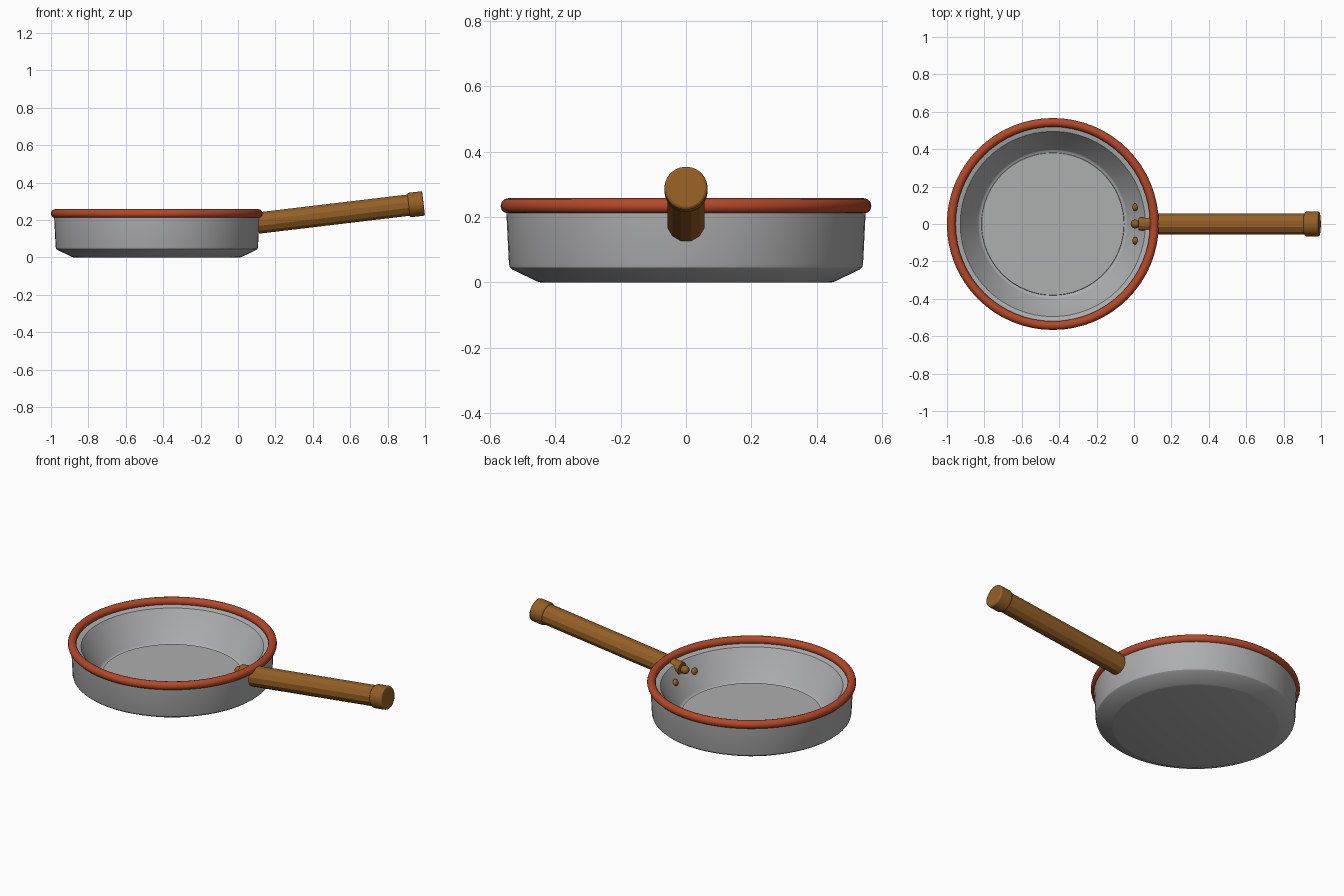
import bpy, bmesh, math
from mathutils import Vector, Matrix

cube = bpy.data.objects.get("Cube")
if cube:
    bpy.data.objects.remove(cube)

PAN_X = -0.434


def material(name, rgb):
    m = bpy.data.materials.new(name)
    m.use_nodes = True
    m.diffuse_color = (*rgb, 1)
    m.node_tree.nodes["Principled BSDF"].inputs["Base Color"].default_value = (*rgb, 1)
    return m


STEEL = material("grey metal", (0.42, 0.425, 0.43))
RED = material("red rim", (0.46, 0.065, 0.022))
WOOD = material("brown wood", (0.30, 0.115, 0.018))


def finish(obj, name, mat, angle=30):
    """Name, colour and shade an object."""
    obj.name = obj.data.name = name
    obj.data.materials.append(mat)
    bpy.ops.object.select_all(action='DESELECT')
    obj.select_set(True)
    bpy.context.view_layer.objects.active = obj
    if angle:
        bpy.ops.object.shade_smooth_by_angle(angle=math.radians(angle))
    return obj


def lathe(name, profile, mat, steps=64):
    """Spin an (r, z) profile around the pan axis."""
    bm = bmesh.new()
    verts = [bm.verts.new((r, 0, z)) for r, z in profile]
    edges = [bm.edges.new(pair) for pair in zip(verts, verts[1:])]
    bmesh.ops.spin(bm, geom=verts + edges, axis=(0, 0, 1), cent=(0, 0, 0),
                   angle=math.tau, steps=steps, use_duplicate=False)
    bmesh.ops.remove_doubles(bm, verts=bm.verts, dist=0.0001)
    bmesh.ops.recalc_face_normals(bm, faces=bm.faces)
    mesh = bpy.data.meshes.new(name)
    bm.to_mesh(mesh)
    bm.free()
    obj = bpy.data.objects.new(name, mesh)
    bpy.context.collection.objects.link(obj)
    obj.location.x = PAN_X
    return finish(obj, name, mat)


def rod(name, start, end, radius, sides, mat, bevel=0, angle=None):
    """Cylinder between two points with a flat facet underneath."""
    a, b = Vector(start), Vector(end)
    bpy.ops.mesh.primitive_cylinder_add(vertices=sides, radius=radius, depth=(b - a).length)
    obj = bpy.context.object
    obj.data.transform(Matrix.Rotation(math.pi / sides, 4, 'Z'))
    obj.data.transform((b - a).to_track_quat('Z', 'Y').to_matrix().to_4x4())
    obj.location = (a + b) / 2
    if bevel:
        mod = obj.modifiers.new("rounded_edges", 'BEVEL')
        mod.width, mod.segments = bevel, 2
    return finish(obj, name, mat, angle)


# Pan shell: underside, chamfer, outer wall, lip, sloped inner wall, raised floor
lathe("pan_body", [
    (0, 0), (0.445, 0), (0.455, 0.003), (0.53, 0.039), (0.538, 0.046), (0.541, 0.056),
    (0.55, 0.235), (0.53, 0.235), (0.525, 0.222), (0.495, 0.214), (0.488, 0.204),
    (0.40, 0.055), (0.393, 0.048), (0.382, 0.045), (0.38, 0.052), (0, 0.052)], STEEL)

# Rolled rim
bpy.ops.mesh.primitive_torus_add(location=(PAN_X, 0, 0.234), major_radius=0.543,
                                 minor_radius=0.0235, major_segments=64, minor_segments=12)
finish(bpy.context.object, "rim", RED, 40)


def axis(x):
    """Point on the sloping centre line of the handle."""
    return (x, 0, 0.185 + 0.119 * (x - 0.12))


# Handle, end cap and the tang passing through the wall
rod("handle", axis(0.105), axis(0.93), 0.059, 12, WOOD)
rod("handle_cap", axis(0.912), axis(0.992), 0.066, 32, WOOD, bevel=0.008, angle=35)
rod("handle_tang", (0.027, 0, 0.193), (0.12, 0, 0.202), 0.037, 12, WOOD)

# Rivets on the inner wall
for name, pos, size in (("centre_rivet", (0.007, 0, 0.19), (0.025, 0.024, 0.024)),
                        ("left_rivet", (0.007, -0.09, 0.147), (0.016, 0.02, 0.02)),
                        ("right_rivet", (0.007, 0.09, 0.147), (0.016, 0.02, 0.02))):
    bpy.ops.mesh.primitive_uv_sphere_add(segments=16, ring_count=8, radius=1, location=pos)
    rivet = bpy.context.object
    rivet.data.transform(Matrix.Diagonal((*size, 1)))
    finish(rivet, name, WOOD, 60)
